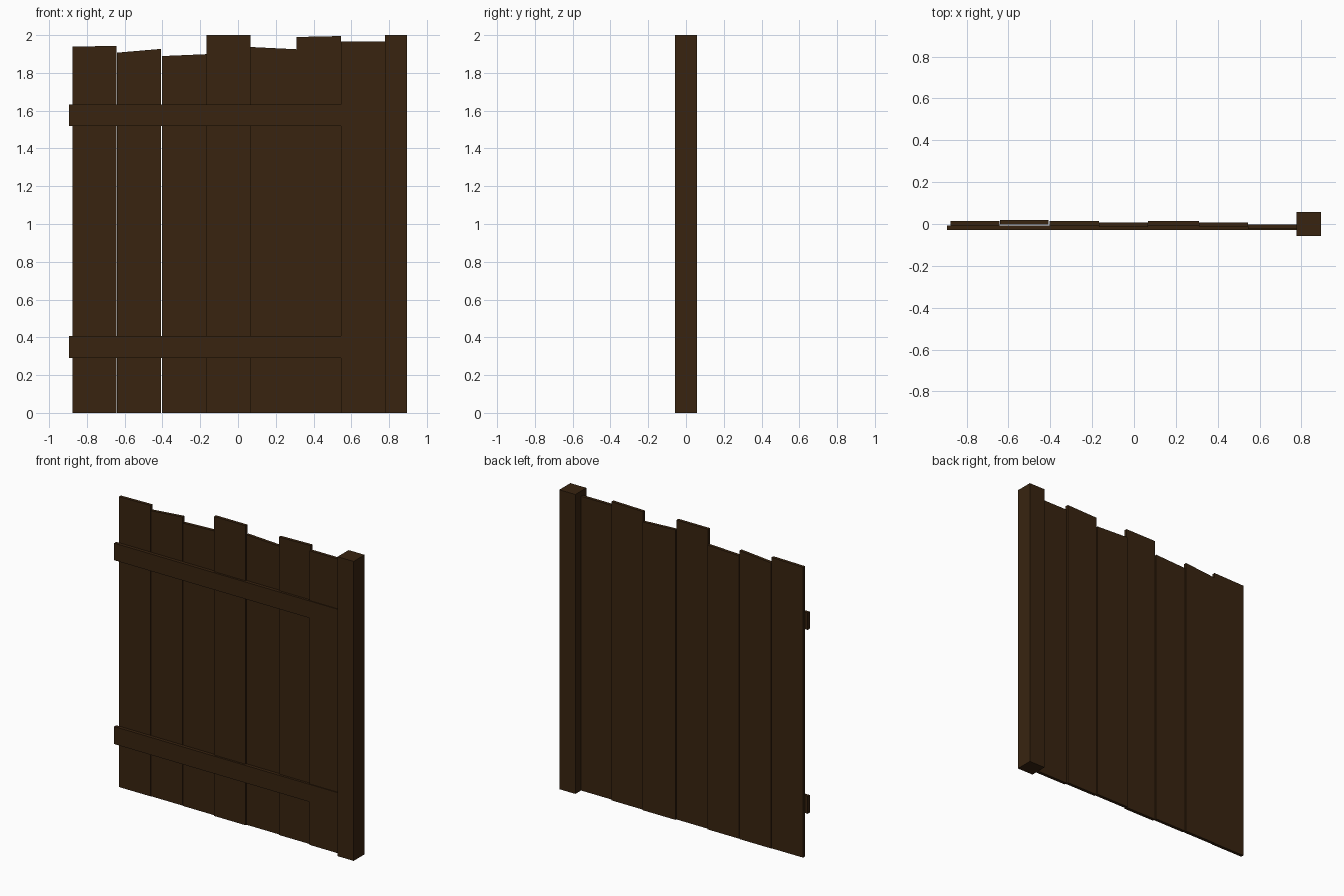
import bpy

if "Cube" in bpy.data.objects:
    bpy.data.objects.remove(bpy.data.objects["Cube"])

wood = bpy.data.materials.new("dark brown wood")
wood.diffuse_color = (0.040, 0.0175, 0.005, 1)
wood.use_nodes = True
wood.node_tree.nodes["Principled BSDF"].inputs["Base Color"].default_value = wood.diffuse_color


def board(name, x0, x1, y0, y1, z0, top_left, top_right):
    """Box whose top edge may slope from left to right."""
    profile = [(x0, z0), (x1, z0), (x1, top_right), (x0, top_left)]
    verts = [(x, y, z) for y in (y0, y1) for x, z in profile]
    faces = [(0, 1, 2, 3), (7, 6, 5, 4)]
    faces += [(i, i + 4, (i + 1) % 4 + 4, (i + 1) % 4) for i in range(4)]
    mesh = bpy.data.meshes.new(name)
    mesh.from_pydata(verts, [], faces)
    mesh.materials.append(wood)
    obj = bpy.data.objects.new(name, mesh)
    bpy.context.collection.objects.link(obj)


# Uneven vertical planks: left, right, back y, top left, top right
planks = [
    (-0.876, -0.642, 0.015, 1.939, 1.943),
    (-0.641, -0.408, 0.018, 1.907, 1.927),
    (-0.403, -0.168, 0.015, 1.889, 1.899),
    (-0.167, 0.066, 0.006, 2.0, 2.0),
    (0.067, 0.310, 0.015, 1.937, 1.925),
    (0.311, 0.545, 0.008, 1.990, 1.995),
    (0.546, 0.780, -0.002, 1.965, 1.965),
]
for i, (x0, x1, back, tl, tr) in enumerate(planks):
    board(f"plank_{i + 1}", x0, x1, back - 0.021, back, 0, tl, tr)

# Horizontal rails across the front
for name, z0, z1 in (("lower_rail", 0.29, 0.407), ("upper_rail", 1.518, 1.632)):
    board(name, -0.895, 0.80, -0.028, -0.006, z0, z1, z1)

# Square end post
board("post", 0.777, 0.895, -0.058, 0.058, 0, 2.0, 2.0)
